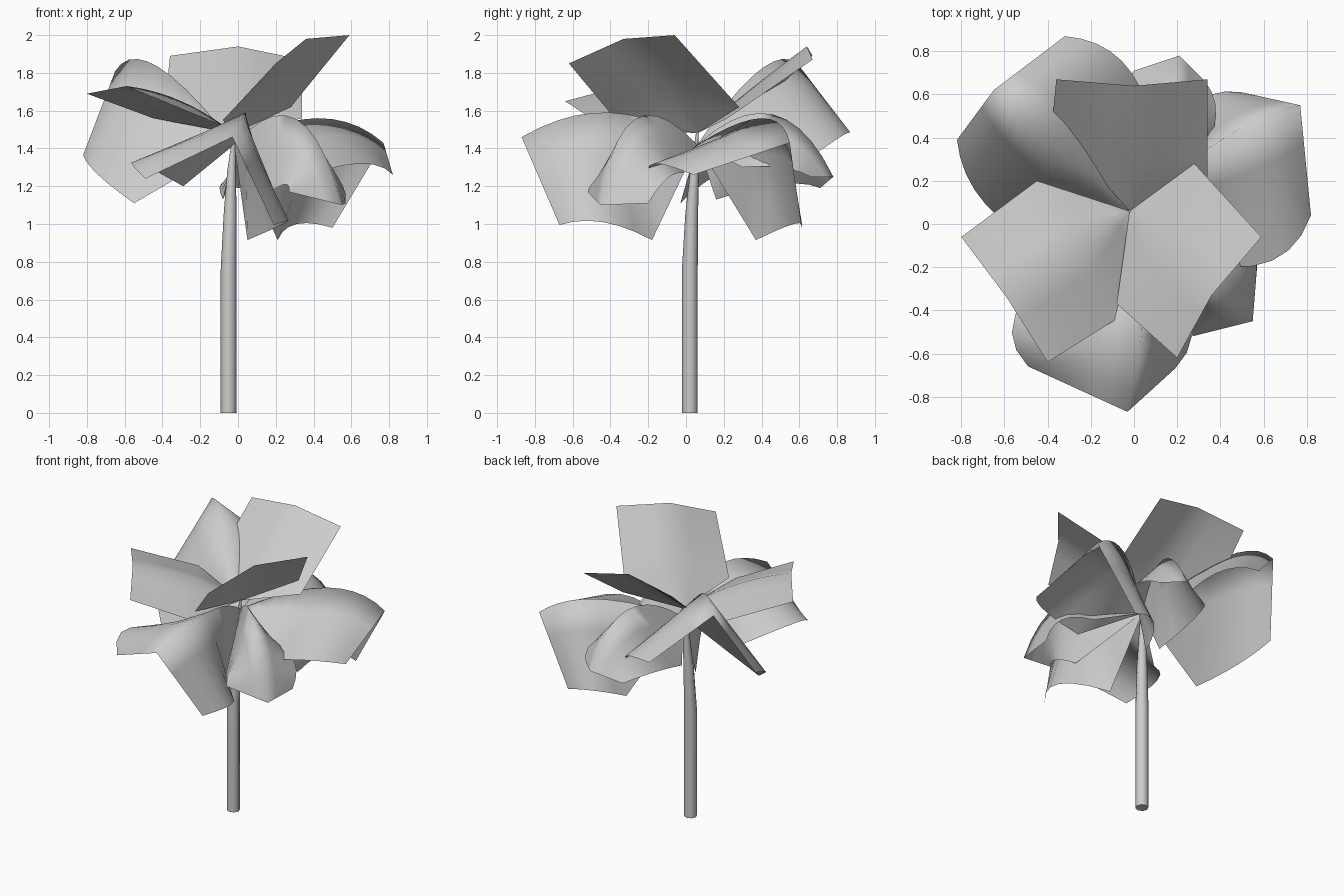
import bpy
import bmesh
from math import radians
from mathutils import Vector

if "Cube" in bpy.data.objects:
    bpy.data.objects.remove(bpy.data.objects["Cube"])

grey = bpy.data.materials.new("plain_grey")
grey.use_nodes = True
colour = (0.6, 0.6, 0.6, 1)
grey.diffuse_color = colour
grey.node_tree.nodes["Principled BSDF"].inputs["Base Color"].default_value = colour

ROWS = 10         # segments along each leaf
CORNER_ROW = 4    # row where the leaf stops widening
HALF_COLUMNS = 3  # segments between the midrib and each edge


def finish(name, bm, angle):
    mesh = bpy.data.meshes.new(name)
    bm.to_mesh(mesh)
    bm.free()
    mesh.materials.append(grey)
    obj = bpy.data.objects.new(name, mesh)
    bpy.context.collection.objects.link(obj)
    bpy.ops.object.select_all(action="DESELECT")
    obj.select_set(True)
    bpy.context.view_layer.objects.active = obj
    bpy.ops.object.shade_smooth_by_angle(angle=radians(angle))


def arc(start, mid, tip, t):
    """Point on the parabola through start, mid and tip."""
    return (start * (1 - t) * (1 - 2 * t) + mid * 4 * t * (1 - t)
            + tip * t * (2 * t - 1))


def edge_point(base, corner, bulge, tip, row):
    """Straight from the base to the corner, then bowed out to the tip."""
    if row < CORNER_ROW:
        return base.lerp(corner, row / CORNER_ROW)
    return arc(corner, bulge, tip, (row - CORNER_ROW) / (ROWS - CORNER_ROW))


def leaf(name, left, midrib, right, base_z=1.42):
    """Loft a leaf sheet between its left edge, midrib and right edge."""
    base = Vector((-0.02, 0.06, base_z))
    mid, tip = (Vector(p) for p in midrib)
    edges = []
    for points in (left, right):
        points = [Vector(p) for p in points]
        if len(points) == 2:
            points.insert(1, points[0].lerp(points[1], 0.5))
        edges.append(points)
    bm = bmesh.new()
    grid = []
    for i in range(ROWS + 1):
        l, r = (edge_point(base, *e, i) for e in edges)
        m = arc(base, mid, tip, i / ROWS)
        row = [l.lerp(m, k / HALF_COLUMNS) for k in range(HALF_COLUMNS)]
        row += [m.lerp(r, k / HALF_COLUMNS) for k in range(HALF_COLUMNS + 1)]
        grid.append([bm.verts.new(p) for p in row])
    for a, b in zip(grid, grid[1:]):
        for k in range(2 * HALF_COLUMNS):
            bm.faces.new((a[k], a[k + 1], b[k + 1], b[k]))
    bmesh.ops.remove_doubles(bm, verts=bm.verts[:], dist=0.0005)
    bm.normal_update()
    if sum(f.normal.z * f.calc_area() for f in bm.faces) < 0:
        bmesh.ops.reverse_faces(bm, faces=bm.faces[:])
    finish(name, bm, 120)


def trunk(rings, sides=8):
    """Tapering trunk through rings of (centre, radius)."""
    bm = bmesh.new()
    previous = None
    for centre, radius in rings:
        ring = bmesh.ops.create_circle(bm, segments=sides, radius=radius)["verts"]
        bmesh.ops.translate(bm, verts=ring, vec=centre)
        if previous:
            for i in range(sides):
                j = (i + 1) % sides
                bm.faces.new((previous[i], previous[j], ring[j], ring[i]))
        else:
            bm.faces.new(ring)
        previous = ring
    bm.faces.new(previous)
    bmesh.ops.recalc_face_normals(bm, faces=bm.faces[:])
    finish("trunk", bm, 50)


trunk([((-0.05, 0.02, 0), 0.042), ((-0.05, 0.02, 0.75), 0.042),
       ((-0.042, 0.03, 1.05), 0.034), ((-0.034, 0.045, 1.28), 0.023),
       ((-0.02, 0.06, 1.49), 0.006)])

# Upright leaves at the top of the crown
leaf("upper_back_leaf",
     left=[(-0.38, 0.46, 1.7), (-0.36, 0.67, 1.89)],
     midrib=[(-0.01, 0.35, 1.72), (0, 0.64, 1.94)],
     right=[(0.34, 0.22, 1.56), (0.34, 0.67, 1.87)], base_z=1.48)
leaf("upper_left_leaf",
     left=[(0.28, 0.28, 1.62), (0.59, -0.06, 2)],
     midrib=[(0.17, -0.12, 1.74), (0.36, -0.33, 1.98)],
     right=[(-0.08, -0.37, 1.55), (0.2, -0.62, 1.85)], base_z=1.48)
leaf("upper_right_leaf",
     left=[(-0.08, -0.44, 1.52), (-0.4, -0.64, 1.65)],
     midrib=[(-0.3, -0.14, 1.65), (-0.59, -0.34, 1.73)],
     right=[(-0.45, 0.2, 1.56), (-0.8, -0.06, 1.69)], base_z=1.48)

# Folded leaves that arch over and droop around the crown
leaf("front_leaf",
     left=[(0.05, -0.18, 0.915), (0.26, -0.44, 1.01), (0.19, -0.67, 0.995)],
     midrib=[(0.04, -0.4, 1.59), (-0.03, -0.87, 1.46)],
     right=[(-0.29, -0.14, 1.2), (-0.55, -0.42, 1.33), (-0.49, -0.66, 1.24)])
leaf("front_left_leaf",
     left=[(0.33, -0.01, 1.27), (0.52, -0.1, 1.24), (0.57, -0.2, 1.11)],
     midrib=[(0.31, -0.27, 1.555), (0.55, -0.45, 1.1)],
     right=[(0.17, -0.38, 1.17), (0.25, -0.48, 1.21), (0.27, -0.52, 1.17)])
leaf("back_left_leaf",
     left=[(0.21, 0.37, 0.915), (0.31, 0.57, 1), (0.5, 0.61, 0.98)],
     midrib=[(0.42, 0.4, 1.56), (0.77, 0.55, 1.43)],
     right=[(0.32, -0.18, 1.24), (0.64, -0.17, 1.32), (0.82, 0.04, 1.26)])
leaf("back_right_leaf",
     left=[(-0.55, -0.03, 1.11), (-0.74, 0.16, 1.26), (-0.82, 0.39, 1.365)],
     midrib=[(-0.42, 0.41, 1.83), (-0.65, 0.62, 1.81)],
     right=[(0.03, 0.63, 1.33), (-0.11, 0.8, 1.45), (-0.32, 0.87, 1.485)])
leaf("back_leaf",
     left=[(-0.08, 0.16, 1.13), (-0.09, 0.5, 1.21), (0, 0.71, 1.19)],
     midrib=[(0.14, 0.46, 1.58), (0.21, 0.78, 1.25)],
     right=[(0.31, 0.3, 1.3), (0.38, 0.5, 1.3), (0.33, 0.66, 1.25)])
